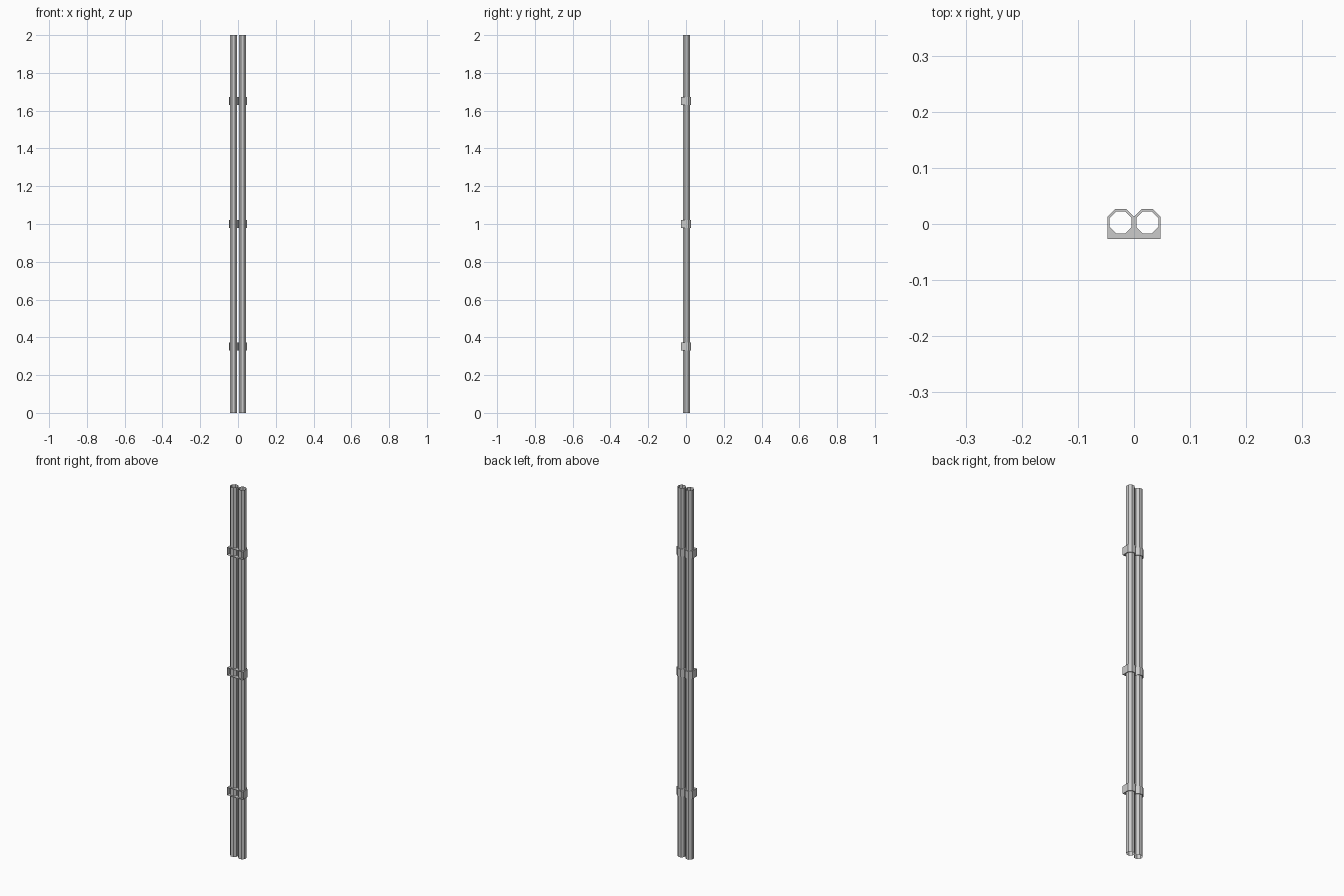
import bpy
import bmesh
import math

if "Cube" in bpy.data.objects:
    bpy.data.objects.remove(bpy.data.objects["Cube"])

CX, CY = 0.0238, 0.0027       # pipe centre offset
R_PIPE, R_CLAMP = 0.0195, 0.0238   # distances from centre to octagon flats
FRONT = -0.0265
CLAMP_H = 0.042


def octagon(cx, flat):
    r = flat / math.cos(math.pi / 8)
    return [(cx + r * math.cos(math.pi / 8 + k * math.pi / 4),
             CY + r * math.sin(math.pi / 8 + k * math.pi / 4)) for k in range(8)]


def finish(bm, name):
    bmesh.ops.remove_doubles(bm, verts=bm.verts, dist=1e-5)
    mesh = bpy.data.meshes.new(name)
    bm.to_mesh(mesh)
    bm.free()
    obj = bpy.data.objects.new(name, mesh)
    bpy.context.collection.objects.link(obj)


def ring(bm, pts, z):
    return [bm.verts.new((x, y, z)) for x, y in pts]


# open-ended eight-sided pipe
def pipe(name, cx):
    bm = bmesh.new()
    pts = octagon(cx, R_PIPE)
    lo, hi = ring(bm, pts, 0), ring(bm, pts, 2)
    for i in range(8):
        j = (i + 1) % 8
        bm.faces.new((lo[i], lo[j], hi[j], hi[i]))
    finish(bm, name)


# double clamp: two octagonal collars with a square base, open on the mounting side
def clamp(name, z):
    bm = bmesh.new()
    z0, z1 = z - CLAMP_H / 2, z + CLAMP_H / 2
    for s in (-1, 1):
        cx = s * CX
        inner, outer = octagon(cx, R_PIPE), octagon(cx, R_CLAMP)
        outer[5] = (cx - R_CLAMP, FRONT)
        outer[6] = (cx + R_CLAMP, FRONT)
        il, ih = ring(bm, inner, z0), ring(bm, inner, z1)
        ol, oh = ring(bm, outer, z0), ring(bm, outer, z1)
        # outer walls left out: mounting side and the shared centre line
        shared = (6, 7) if s < 0 else (3, 4)
        skip = {5, *shared, 6 if s < 0 else 4}
        for i in range(8):
            j = (i + 1) % 8
            bm.faces.new((ih[i], oh[i], oh[j], ih[j]))
            bm.faces.new((il[j], ol[j], ol[i], il[i]))
            if i not in skip:
                bm.faces.new((ol[i], ol[j], oh[j], oh[i]))
    finish(bm, name)


pipe("left_pipe", -CX)
pipe("right_pipe", CX)
for label, z in (("lower", 0.352), ("middle", 1.0), ("upper", 1.652)):
    clamp(label + "_clamp", z)
